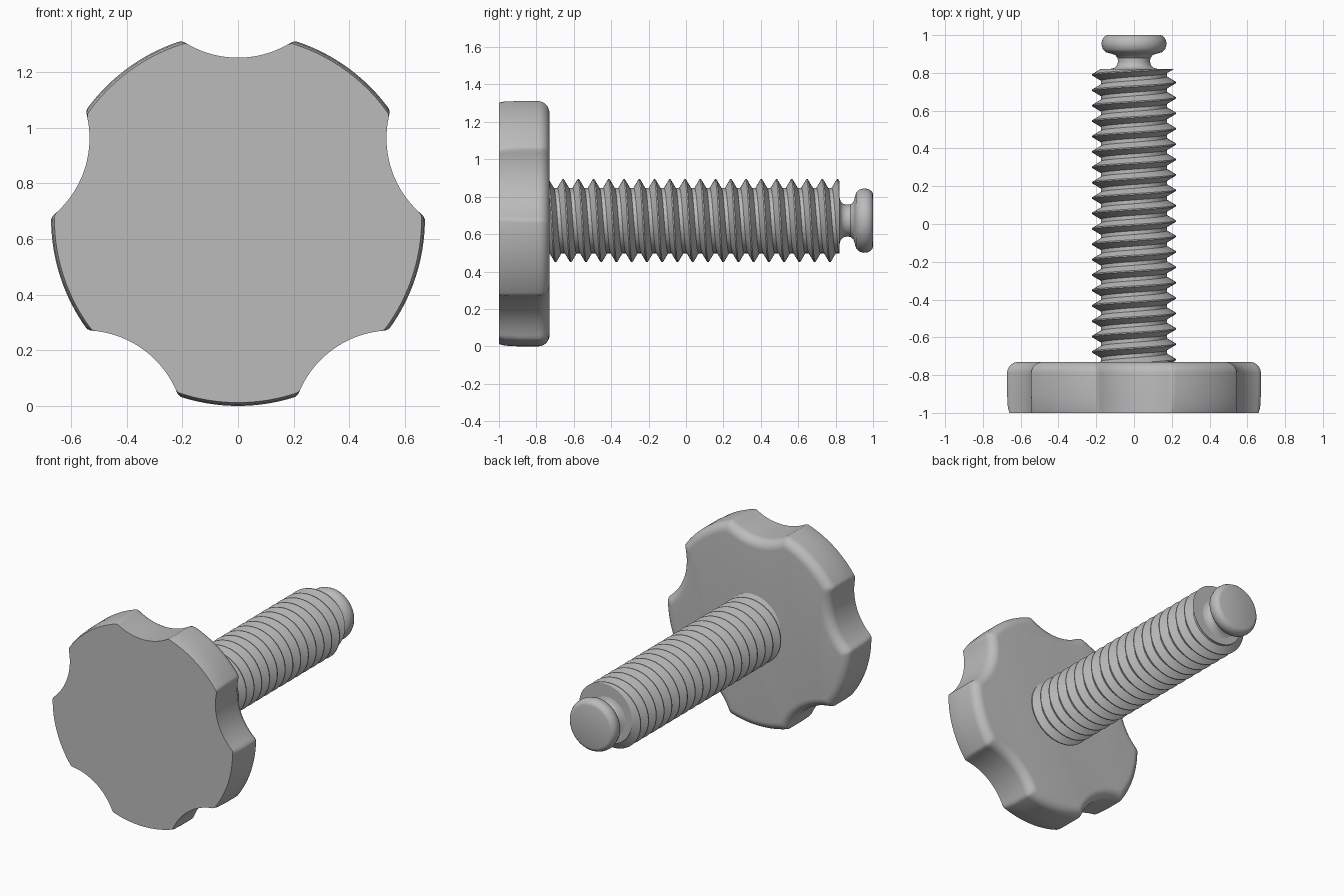
import bpy, bmesh, math

if "Cube" in bpy.data.objects:
    bpy.data.objects.remove(bpy.data.objects["Cube"])

R = 0.672          # knob radius, also the height of the screw axis
PITCH = 0.0815
MINOR, MAJOR = 0.175, 0.222
THREAD_END = 0.82

metal = bpy.data.materials.new("plain grey")
metal.use_nodes = True
grey = (0.5, 0.5, 0.5, 1)
metal.diffuse_color = grey
metal.node_tree.nodes["Principled BSDF"].inputs["Base Color"].default_value = grey


def finish(name, bm, angle=35):
    bmesh.ops.recalc_face_normals(bm, faces=bm.faces)
    mesh = bpy.data.meshes.new(name)
    bm.to_mesh(mesh)
    bm.free()
    obj = bpy.data.objects.new(name, mesh)
    bpy.context.collection.objects.link(obj)
    mesh.materials.append(metal)
    bpy.ops.object.select_all(action='DESELECT')
    obj.select_set(True)
    bpy.context.view_layer.objects.active = obj
    bpy.ops.object.shade_smooth_by_angle(angle=math.radians(angle))


def polar(bm, r, a, y):
    return bm.verts.new((r * math.cos(a), y, R + r * math.sin(a)))


def skin(bm, rings, closed=True):
    for a, b in zip(rings, rings[1:]):
        n = len(a)
        for i in range(n if closed else n - 1):
            j = (i + 1) % n
            bm.faces.new((a[i], a[j], b[j], b[i]))


# Knob: a disc with five finger scallops and a rounded back edge
def knob_radius(a, inset):
    scallop = 0.36
    centre = 0.58 + scallop
    step = math.tau / 5
    t = (a - math.pi / 2 + step / 2) % step - step / 2
    outer, s = R - inset, scallop + inset
    under = s * s - (centre * math.sin(t)) ** 2
    if under <= 0:
        return outer
    cut = centre * math.cos(t) - math.sqrt(under)
    # Blend the two arcs so the lobe corners are slightly rounded
    k = 0.012
    h = max(k - abs(outer - cut), 0) / k
    return min(outer, cut) - h * h * k / 4


N = 360
FILLET = 0.06
BACK = -0.73
levels = [(-1, 0, R - 0.012), (-0.97, 0, R - 0.004), (-0.9, 0, R)]
for i in range(9):
    a = i / 8 * math.pi / 2
    levels.append((BACK - FILLET * (1 - math.sin(a)), FILLET * (1 - math.cos(a)), R))
bm = bmesh.new()
rings = []
for y, inset, limit in levels:
    angles = [math.tau * i / N for i in range(N)]
    rings.append([polar(bm, min(knob_radius(a, inset), limit), a, y) for a in angles])
skin(bm, rings)
bm.faces.new(rings[0])
bm.faces.new(rings[-1])
finish("knob", bm)

# Threaded shaft: one V-shaped strip wound along a right-handed helix
SEG = 48
section = [(0, MINOR), (0.24, MINOR), (0.58, MAJOR), (0.66, MAJOR), (1, MINOR)]
turns = 22
bm = bmesh.new()
strip = []
for i in range(turns * SEG + 1):
    a = -math.tau * i / SEG
    y0 = -0.85 + PITCH * i / SEG
    strip.append([polar(bm, r, a, y0 + u * PITCH) for u, r in section])
skin(bm, strip, closed=False)
bmesh.ops.remove_doubles(bm, verts=bm.verts, dist=0.0001)
for y, n in ((-0.76, -1), (THREAD_END, 1)):
    geom = bm.verts[:] + bm.edges[:] + bm.faces[:]
    cut = bmesh.ops.bisect_plane(bm, geom=geom, plane_co=(0, y, 0),
                                 plane_no=(0, n, 0), clear_outer=True)
    rim = [e for e in cut["geom_cut"] if isinstance(e, bmesh.types.BMEdge)]
    bmesh.ops.holes_fill(bm, edges=rim, sides=0)
finish("threaded_shaft", bm, 30)

# Tip: a waisted neck and a rounded button
profile = [(0.13, 0.8), (0.13, 0.82), (0.105, 0.826), (0.09, 0.84), (0.085, 0.86),
           (0.087, 0.88), (0.1, 0.895), (0.125, 0.903), (0.15, 0.91), (0.165, 0.925),
           (0.172, 0.95), (0.17, 0.97), (0.163, 0.985), (0.152, 0.996), (0.14, 1)]
bm = bmesh.new()
rings = [[polar(bm, r, math.tau * i / 64, y) for i in range(64)] for r, y in profile]
skin(bm, rings)
bm.faces.new(rings[0])
bm.faces.new(rings[-1])
finish("button_tip", bm)
